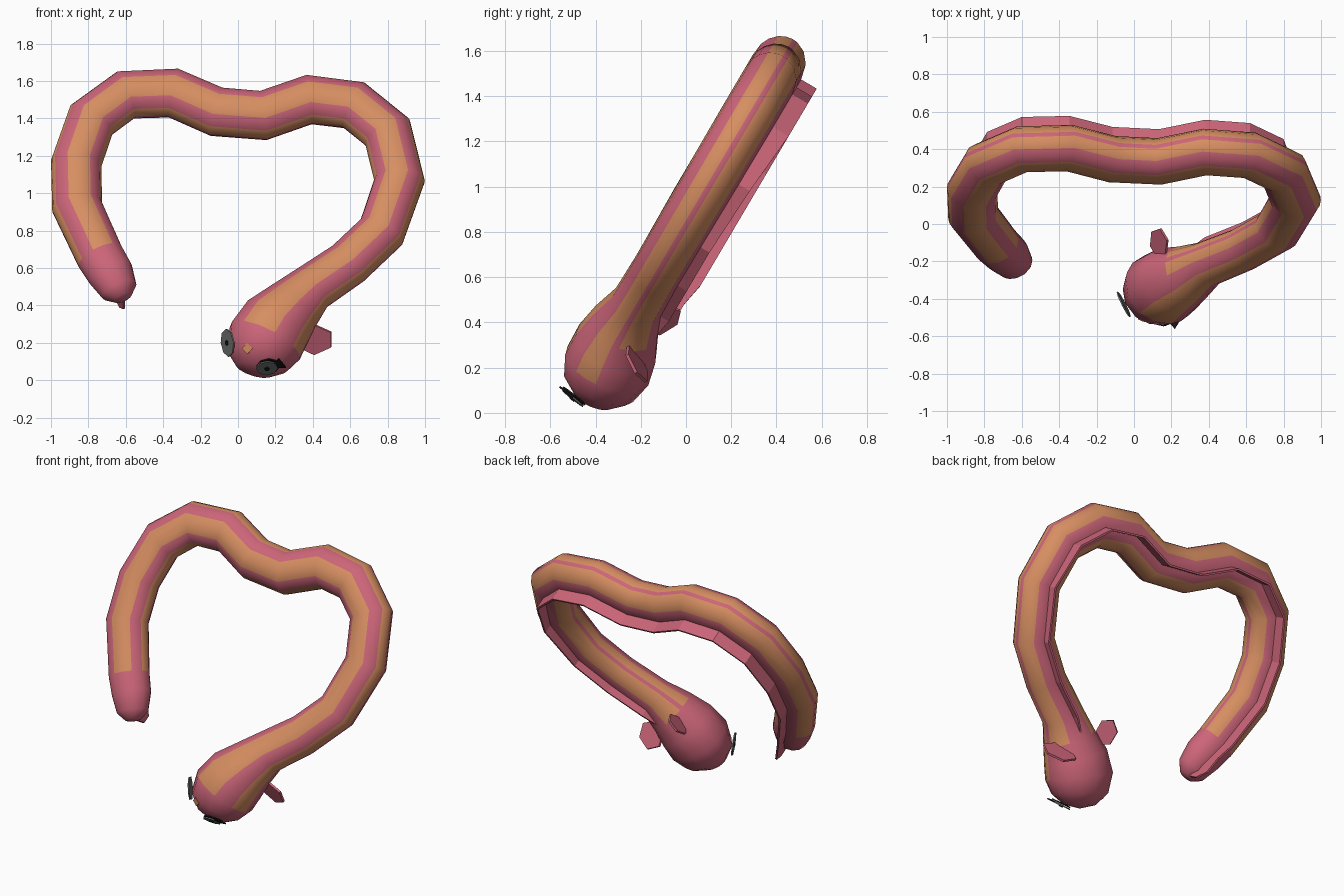
import bpy, bmesh, math
from mathutils import Vector

if "Cube" in bpy.data.objects:
    bpy.data.objects.remove(bpy.data.objects["Cube"])


def material(name, rgb):
    m = bpy.data.materials.new(name)
    m.diffuse_color = (*rgb, 1)
    m.use_nodes = True
    m.node_tree.nodes["Principled BSDF"].inputs["Base Color"].default_value = m.diffuse_color
    return m


PINK = material("pink skin", (0.60, 0.13, 0.19))
ORANGE = material("orange stripe", (0.67, 0.27, 0.12))
GREY = material("grey eye", (0.16, 0.17, 0.17))
BLACK = material("black pupil", (0.008, 0.008, 0.008))


def finish(name, bm, mats, smooth=False):
    bmesh.ops.recalc_face_normals(bm, faces=bm.faces[:])
    me = bpy.data.meshes.new(name)
    bm.to_mesh(me)
    bm.free()
    ob = bpy.data.objects.new(name, me)
    bpy.context.collection.objects.link(ob)
    for m in mats:
        me.materials.append(m)
    if smooth:
        bpy.ops.object.select_all(action='DESELECT')
        ob.select_set(True)
        bpy.context.view_layer.objects.active = ob
        bpy.ops.object.shade_smooth_by_angle(angle=math.radians(40))
    return ob


# Centre line (x, z, radius) from tail to snout, lying in a tilted plane
PATH = [(-0.615, 0.44, 0.05), (-0.635, 0.48, 0.10), (-0.68, 0.57, 0.125),
        (-0.735, 0.66, 0.13), (-0.86, 0.93, 0.136), (-0.865, 1.16, 0.136),
        (-0.785, 1.39, 0.138), (-0.60, 1.525, 0.138), (-0.345, 1.535, 0.138),
        (-0.115, 1.435, 0.138), (0.135, 1.415, 0.138), (0.38, 1.50, 0.138),
        (0.62, 1.47, 0.138), (0.80, 1.325, 0.138), (0.863, 1.07, 0.136),
        (0.765, 0.79, 0.132), (0.585, 0.62, 0.13), (0.385, 0.485, 0.135),
        (0.29, 0.39, 0.165), (0.205, 0.30, 0.20), (0.143, 0.205, 0.21),
        (0.105, 0.115, 0.175), (0.085, 0.055, 0.10)]
HEAD = 18
NORMAL = Vector((0, -0.861, 0.508))

points = []
for i, (x, z, r) in enumerate(PATH):
    y = 0.09 + 0.59 * (z - 1)
    if i >= HEAD:                       # the head droops out of the plane
        y += 0.16 * (0.40 - z)
    points.append(Vector((x, y, z)))

frames = []
for i, p in enumerate(points):
    a, b = points[max(i - 1, 0)], points[min(i + 1, len(points) - 1)]
    t = ((p - a).normalized() + (b - p).normalized()).normalized()
    side = NORMAL.cross(t).normalized()
    frames.append((p, side, t.cross(side).normalized()))

# Section angles; the second value is the stripe that starts there:
# 0 none, 1 stripe ending at the neck, 2 stripe running onto the head
SECTION = [(20, 0), (38, 0), (57, 2), (73, 2), (89, 0), (101, 1), (124, 1), (150, 0),
           (180, 0), (210, 1), (236, 1), (256, 0), (267, 1), (295, 0), (327, 2), (354, 2)]
STRIPE_END = (0, HEAD, HEAD + 2)

# Body, tail and head in one striped tube
bm = bmesh.new()
rings = []
for (p, side, up), (_, _, r) in zip(frames, PATH):
    flat = 0.87 if r < 0.15 else 0.95
    ring = []
    for deg, _ in SECTION:
        a = math.radians(deg)
        ring.append(bm.verts.new(p + side * r * math.sin(a) + up * r * flat * math.cos(a)))
    rings.append(ring)
n = len(SECTION)
for i in range(len(rings) - 1):
    for j in range(n):
        k = (j + 1) % n
        f = bm.faces.new((rings[i][j], rings[i][k], rings[i + 1][k], rings[i + 1][j]))
        f.material_index = 1 if 3 <= i < STRIPE_END[SECTION[j][1]] else 0
for ring, tip in ((rings[0], (-0.61, -0.245, 0.43)), (rings[-1], (0.078, -0.42, 0.035))):
    v = bm.verts.new(tip)
    for j in range(n):
        bm.faces.new((ring[j], ring[(j + 1) % n], v))
finish("body", bm, [PINK, ORANGE], True)


def thicken(bm, amount):
    bmesh.ops.recalc_face_normals(bm, faces=bm.faces[:])
    bmesh.ops.solidify(bm, geom=bm.faces[:], thickness=amount)


# Long ribbon fin along the back of the body, lower towards the neck
bm = bmesh.new()
prev = None
for i in range(0, HEAD + 1):
    p, side, up = frames[i]
    height = 0.12 if i == 0 else 0.14 if i == HEAD else 0.18 if i < 3 else \
        0.16 if i > 14 else 0.175 if i > 13 else 0.2
    pair = (bm.verts.new(p - up * (0.03 if i == 0 else 0.09)), bm.verts.new(p - up * height))
    if prev:
        bm.faces.new((prev[0], pair[0], pair[1], prev[1]))
    prev = pair
thicken(bm, 0.012)
finish("ribbon_fin", bm, [PINK])


# Six-sided leaf fin from a root point to a tip point
def leaf_fin(name, root, tip, across):
    root, tip, w = Vector(root), Vector(tip), Vector(across)
    bm = bmesh.new()
    outline = [(0, -0.45), (0.5, -1), (1, -0.5), (1, 0.5), (0.5, 1), (0, 0.45)]
    bm.faces.new([bm.verts.new(root.lerp(tip, s) + w * k) for s, k in outline])
    thicken(bm, 0.014)
    finish(name, bm, [PINK])


leaf_fin("side_fin_right", (0.32, -0.185, 0.22), (0.50, -0.235, 0.22), (0.0, -0.04, 0.08))
leaf_fin("side_fin_left", (0.155, -0.17, 0.385), (0.125, -0.03, 0.42), (-0.045, -0.015, -0.06))


# Thin flat plate facing a direction
def plate(name, centre, facing, radius, mat, sides=8):
    bm = bmesh.new()
    bmesh.ops.create_cone(bm, cap_ends=True, segments=sides, radius1=radius,
                          radius2=radius, depth=0.008)
    bm.transform(Vector(facing).to_track_quat('Z', 'Y').to_matrix().to_4x4())
    bmesh.ops.translate(bm, vec=Vector(centre), verts=bm.verts[:])
    finish(name, bm, [mat])


# Eyes with pupils
for tag, centre, facing, radius in (
        ("right", (0.155, -0.50, 0.065), (0.05, -0.62, -0.78), 0.058),
        ("left", (-0.055, -0.43, 0.20), (-0.88, -0.45, -0.1), 0.075)):
    c, f = Vector(centre), Vector(facing).normalized()
    plate("eye_" + tag, c, f, radius, GREY)
    plate("pupil_" + tag, c + f * 0.006, f, 0.014, BLACK)

# Dark backing and lash behind the right eye
plate("eye_backing", (0.162, -0.495, 0.075), (0.05, -0.62, -0.78), 0.062, BLACK)
plate("eye_lash", (0.215, -0.52, 0.085), (0.05, -0.62, -0.78), 0.05, BLACK, 3)

# Small orange snout spot
plate("snout_spot", (0.05, -0.515, 0.17), (-0.3, -0.95, -0.1), 0.03, ORANGE, 4)
